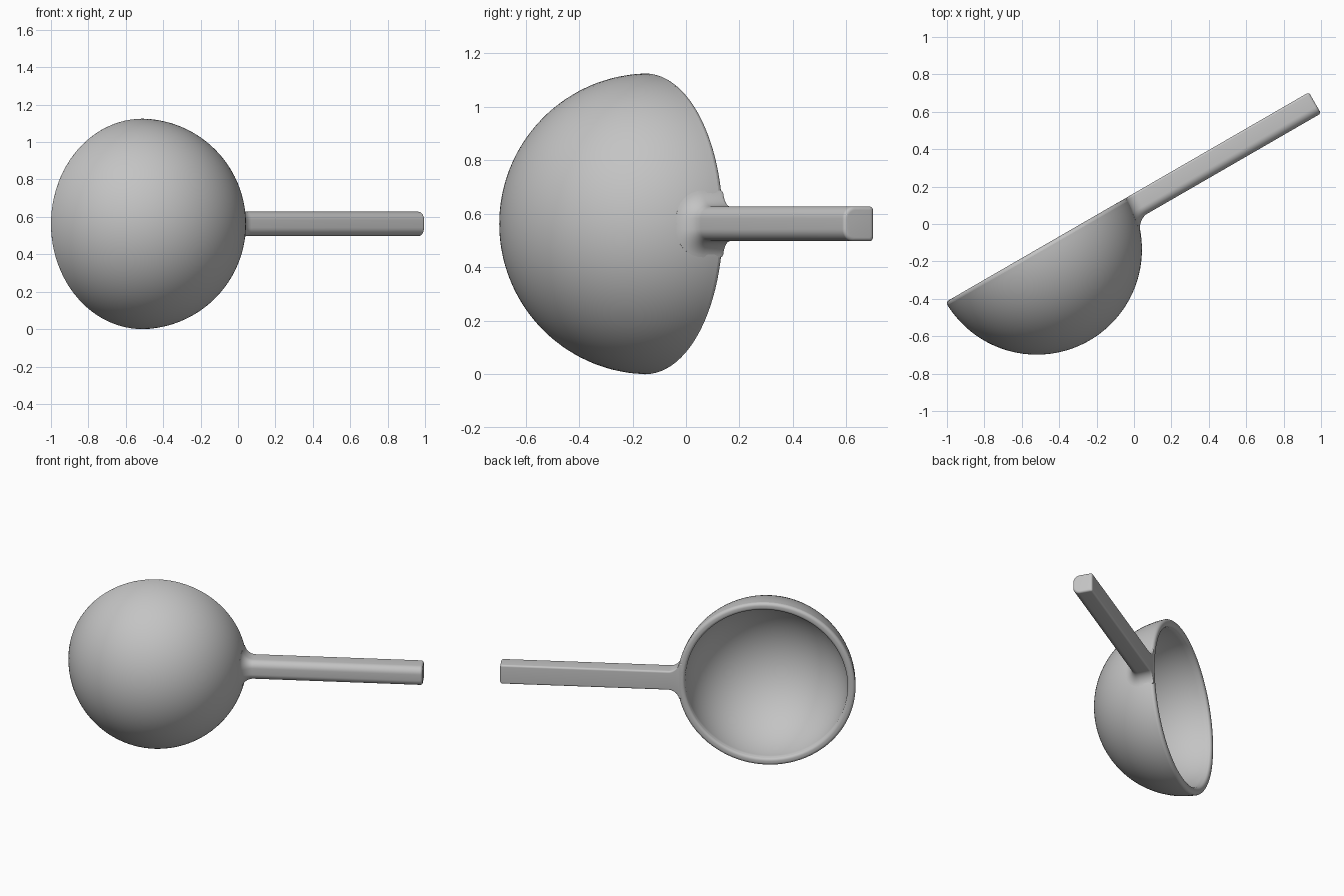
import bpy, bmesh, math
from mathutils import Matrix

if "Cube" in bpy.data.objects:
    bpy.data.objects.remove(bpy.data.objects["Cube"])

R, WALL, LIP = 0.5625, 0.05, 0.02      # bowl radius, wall thickness, rim rounding
HALF, LENGTH = 0.065, 1.68             # handle half width, handle tip distance
FILLET, END = 0.06, 0.014              # blend into the bowl, tip rounding
SEG = 96

grey = bpy.data.materials.new("grey")
grey.diffuse_color = (0.55, 0.55, 0.55, 1)
grey.use_nodes = True
grey.node_tree.nodes["Principled BSDF"].inputs["Base Color"].default_value = grey.diffuse_color

# The scoop is built along +x with its opening towards +y, then turned
PLACE = Matrix.Translation((-0.52, -0.136, R)) @ Matrix.Rotation(math.radians(30), 4, 'Z')


def finish(name, bm):
    bmesh.ops.recalc_face_normals(bm, faces=bm.faces)
    bm.transform(PLACE)
    mesh = bpy.data.meshes.new(name)
    bm.to_mesh(mesh)
    bm.free()
    mesh.materials.append(grey)
    mesh.shade_smooth()
    mesh.set_sharp_from_angle(angle=math.radians(40))
    obj = bpy.data.objects.new(name, mesh)
    bpy.context.collection.objects.link(obj)
    return obj


def bridge(bm, a, b):
    n = len(a)
    for i in range(n):
        j = (i + 1) % n
        bm.faces.new((a[i], a[j], b[j], b[i]))


def arc(cx, cy, r, start, end, n):
    return [(cx + r * math.cos(math.radians(start + (end - start) * i / n)),
             cy + r * math.sin(math.radians(start + (end - start) * i / n)))
            for i in range(n + 1)]


# Bowl: hollow half sphere with a rounded rim, turned about the y axis
inner = R - WALL
profile = (arc(0, 0, R, -88, -2, 36)
           + arc(R - LIP, -LIP, LIP, 0, 90, 6)
           + arc(inner + LIP, -LIP, LIP, 90, 180, 6)
           + arc(0, 0, inner, -2.3, -88, 36))
bm = bmesh.new()
rings = []
for rad, y in profile:
    rings.append([bm.verts.new((rad * math.cos(2 * math.pi * i / SEG), y,
                                rad * math.sin(2 * math.pi * i / SEG))) for i in range(SEG)])
for a, b in zip(rings, rings[1:]):
    bridge(bm, a, b)
for ring, depth in ((rings[0], -R), (rings[-1], -inner)):
    pole = bm.verts.new((0, depth, 0))
    for i in range(SEG):
        bm.faces.new((ring[i], ring[(i + 1) % SEG], pole))
finish("bowl", bm)

# Handle section: flat back at y = 0, strongly rounded front corners
section = []                            # (y, z, outward y, outward z)
for cy, cz, r, start in ((-0.012, HALF - 0.012, 0.012, 0),
                         (-0.085, HALF - 0.045, 0.045, 90),
                         (-0.085, -HALF + 0.045, 0.045, 180),
                         (-0.012, -HALF + 0.012, 0.012, 270)):
    for i in range(9):
        t = math.radians(start + 90 * i / 8)
        ny, nz = math.cos(t), math.sin(t)
        if cy > -0.05:                  # the back stays flat where the handle flares
            out = (0, math.copysign(1, cz))
        else:
            out = (ny, nz)
        section.append((cy + r * ny, cz + r * nz, *out))

# Handle: flared root following the bowl, straight bar, softened tip
bm = bmesh.new()
rings = []
steps = [(FILLET, -0.022)] + [(FILLET * (1 - math.sin(t)), FILLET * (1 - math.cos(t)))
                              for t in (math.pi / 2 * i / 10 for i in range(11))]
for flare, lift in steps:
    ring = []
    for y, z, ny, nz in section:
        y, z = y + flare * ny, z + flare * nz
        ring.append(bm.verts.new((math.sqrt(R * R - y * y - z * z) + lift, y, z)))
    rings.append(ring)
for i in range(7):
    t = math.pi / 2 * i / 6
    s = 1 - END * (1 - math.cos(t)) / HALF
    x = LENGTH - END * (1 - math.sin(t))
    rings.append([bm.verts.new((x, -HALF + (y + HALF) * s, z * s)) for y, z, _, _ in section])
for a, b in zip(rings, rings[1:]):
    bridge(bm, a, b)
bm.faces.new(rings[-1])
finish("handle", bm)
